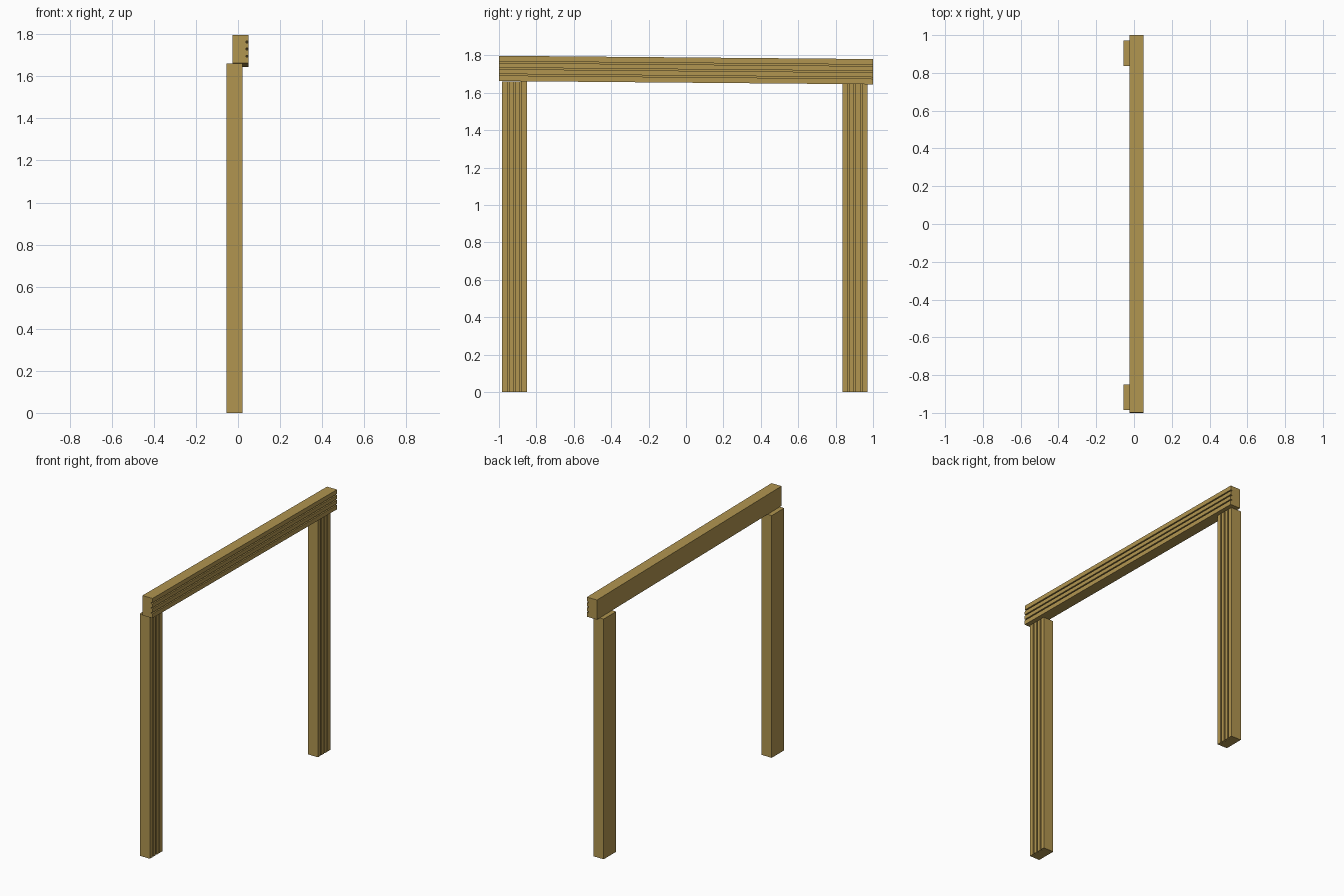
import bpy, bmesh, math

if "Cube" in bpy.data.objects:
    bpy.data.objects.remove(bpy.data.objects["Cube"], do_unlink=True)

# Single timber colour
wood = bpy.data.materials.new("timber_tan")
wood.use_nodes = True
colour = (0.44, 0.30, 0.08, 1)
wood.diffuse_color = colour
wood.node_tree.nodes["Principled BSDF"].inputs["Base Color"].default_value = colour

THICK, WIDTH = 0.076, 0.135
GROOVE, DEPTH = 0.008, 0.012


def grooved_timber(name, length, location, tilt=0.0):
    """Board standing along local z, three narrow grooves on its +x face."""
    hx, hy = THICK / 2, WIDTH / 2
    profile = [(-hx, -hy), (hx, -hy)]
    for i in (-1, 0, 1):
        c = i * WIDTH / 4
        a, b = c - GROOVE / 2, c + GROOVE / 2
        profile += [(hx, a), (hx - DEPTH, a), (hx - DEPTH, b), (hx, b)]
    profile += [(hx, hy), (-hx, hy)]

    bm = bmesh.new()
    base = bm.faces.new([bm.verts.new((x, y, -length / 2)) for x, y in profile])
    grown = bmesh.ops.extrude_face_region(bm, geom=[base], use_keep_orig=True)
    top = [v for v in grown["geom"] if isinstance(v, bmesh.types.BMVert)]
    bmesh.ops.translate(bm, verts=top, vec=(0, 0, length))
    bmesh.ops.recalc_face_normals(bm, faces=bm.faces)

    mesh = bpy.data.meshes.new(name)
    bm.to_mesh(mesh)
    bm.free()
    mesh.materials.append(wood)
    obj = bpy.data.objects.new(name, mesh)
    obj.location = location
    obj.rotation_euler.x = tilt
    bpy.context.collection.objects.link(obj)
    return obj


# Upright posts, the rear one slightly shorter
for name, y, height in (("front_post", -0.917, 1.66), ("back_post", 0.903, 1.646)):
    grooved_timber(name, height, (-0.017, y, height / 2))

# Top beam, sloping gently down to the back
grooved_timber("top_beam", 1.999, (0.013, 0, 1.721), math.radians(-90.5))
